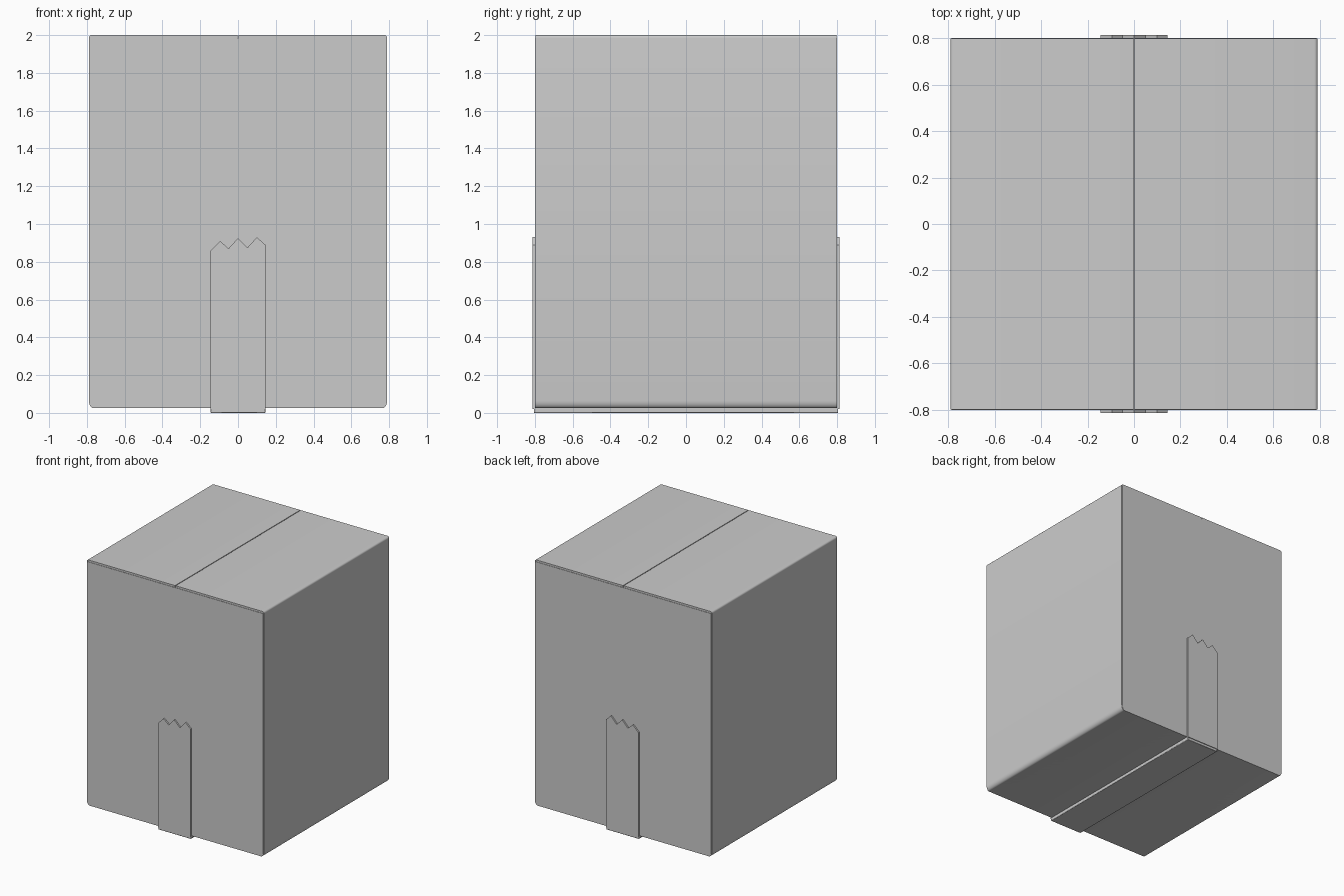
import bpy, bmesh
from mathutils import Vector
from math import sin, cos, radians

if "Cube" in bpy.data.objects:
    bpy.data.objects.remove(bpy.data.objects["Cube"])


def prism(name, outline, y0, y1):
    """Extrude an (x, z) outline along y."""
    bm = bmesh.new()
    face = bm.faces.new([bm.verts.new((x, y0, z)) for x, z in outline])
    out = bmesh.ops.extrude_face_region(bm, geom=[face])
    verts = [v for v in out["geom"] if isinstance(v, bmesh.types.BMVert)]
    bmesh.ops.translate(bm, verts=verts, vec=Vector((0, y1 - y0, 0)))
    bmesh.ops.recalc_face_normals(bm, faces=bm.faces)
    mesh = bpy.data.meshes.new(name)
    bm.to_mesh(mesh)
    bm.free()
    ob = bpy.data.objects.new(name, mesh)
    bpy.context.collection.objects.link(ob)
    return ob


def mirror(ob, axis):
    mod = ob.modifiers.new("mirror", "MIRROR")
    mod.use_axis = [a == axis for a in "xyz"]
    mod.use_mirror_merge = False


def smooth(ob):
    bpy.ops.object.select_all(action="DESELECT")
    ob.select_set(True)
    bpy.context.view_layer.objects.active = ob
    bpy.ops.object.shade_smooth_by_angle(angle=radians(35))


def arc(cx, cz, rx, rz, a0, a1, n=5):
    angles = [radians(a0 + (a1 - a0) * i / n) for i in range(n + 1)]
    return [(cx + rx * cos(a), cz + rz * sin(a)) for a in angles]


# Front and back panels, tucked just under the top flaps
w = 0.785
panel = [(-w, 1.985), *arc(-w + 0.02, 0.065, 0.02, 0.04, 180, 270),
         *arc(w - 0.02, 0.065, 0.02, 0.04, 270, 360), (w, 1.985)]
smooth(prism("box_body", panel, -0.8, 0.8))

# Side wall folding into a top and bottom flap, with a seam in the middle
side = [(0.003, 0.025), *arc(0.765, 0.065, 0.025, 0.04, 270, 360),
        *arc(0.775, 1.985, 0.015, 0.015, 0, 90), (0.003, 2.0),
        (0.003, 1.984), (0.775, 1.984), (0.775, 0.035), (0.003, 0.035)]
flap = prism("side_and_flaps", side, -0.797, 0.797)
mirror(flap, "x")
smooth(flap)

# Tape under the box
under = prism("tape_bottom", [(-0.145, 0), (0.145, 0), (0.145, 0.03), (-0.145, 0.03)], -0.806, 0.806)
bevel = under.modifiers.new("bevel", "BEVEL")
bevel.width = 0.004
bevel.segments = 2
smooth(under)

# Tape ends with a torn zigzag edge, front and back
torn = [(-0.145, 0.86), (-0.095, 0.91), (-0.05, 0.87), (0, 0.925),
        (0.05, 0.875), (0.1, 0.93), (0.145, 0.89)]
end = prism("tape_end", [(0.145, 0.02), (-0.145, 0.02)] + torn, -0.812, -0.797)
mirror(end, "y")
